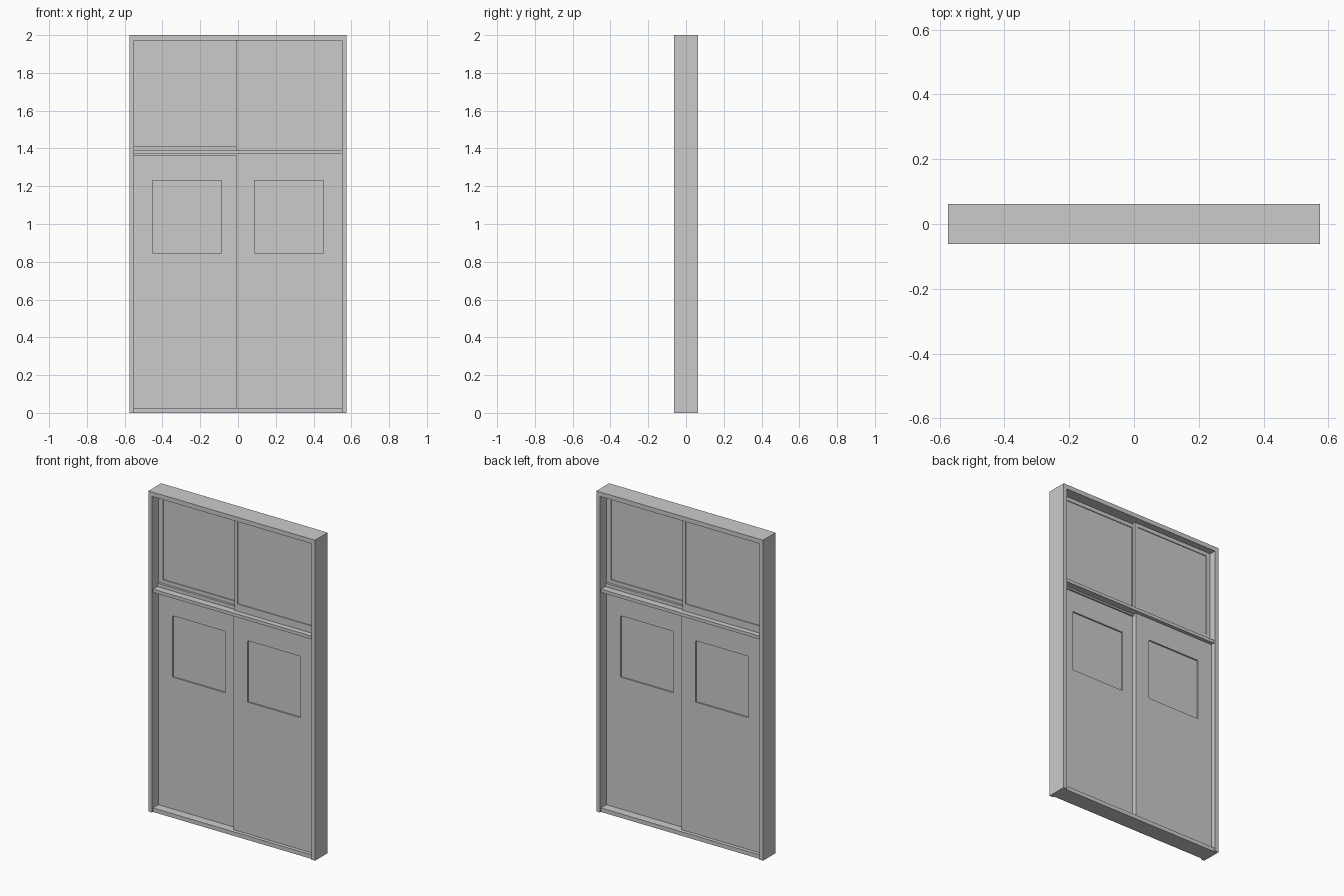
import bpy, bmesh

if "Cube" in bpy.data.objects:
    bpy.data.objects.remove(bpy.data.objects["Cube"])


def box_into(bm, x, y, z):
    """Add an axis-aligned box given (min, max) pairs."""
    verts = bmesh.ops.create_cube(bm, size=1)["verts"]
    for v in verts:
        for i, (lo, hi) in enumerate((x, y, z)):
            v.co[i] = lo if v.co[i] < 0 else hi


def boxes(name, parts):
    """One object from a list of boxes."""
    bm = bmesh.new()
    for p in parts:
        box_into(bm, *p)
    mesh = bpy.data.meshes.new(name)
    bm.to_mesh(mesh)
    bm.free()
    obj = bpy.data.objects.new(name, mesh)
    bpy.context.collection.objects.link(obj)
    return obj


def extrude_profile(name, pts, half_x):
    """Extrude a (y, z) profile along x."""
    bm = bmesh.new()
    face = bm.faces.new([bm.verts.new((-half_x, y, z)) for y, z in pts])
    new = bmesh.ops.extrude_face_region(bm, geom=[face])["geom"]
    bmesh.ops.translate(bm, vec=(2 * half_x, 0, 0),
                        verts=[g for g in new if isinstance(g, bmesh.types.BMVert)])
    bmesh.ops.recalc_face_normals(bm, faces=bm.faces)
    mesh = bpy.data.meshes.new(name)
    bm.to_mesh(mesh)
    bm.free()
    obj = bpy.data.objects.new(name, mesh)
    bpy.context.collection.objects.link(obj)
    return obj


def framed_panel(name, outer, inner, y, inset):
    """Four rails around a recessed pane; outer and inner are (x0, x1, z0, z1)."""
    x0, x1, z0, z1 = outer
    a0, a1, b0, b1 = inner
    boxes(name + "_frame", [
        ((x0, a0), y, (z0, z1)), ((a1, x1), y, (z0, z1)),
        ((a0, a1), y, (z0, b0)), ((a0, a1), y, (b1, z1))])
    boxes(name + "_pane", [((a0, a1), (y[0] + inset, y[1] - inset), (b0, b1))])


W, IN, D, TRACK = 0.575, 0.55, 0.0625, 0.053

# Outer frame
for side, s in (("left", -1), ("right", 1)):
    boxes(side + "_jamb", [(tuple(sorted((s * IN, s * W))), (-D, D), (0, 2))])
boxes("head", [((-IN, IN), (-D, D), (1.972, 2))])
boxes("sill", [((-IN, IN), (-TRACK, TRACK), (0, 0.025))])

# Stepped middle rail with a central ridge between the sliding tracks
R = 0.01
extrude_profile("middle_rail", [
    (-TRACK, 1.37), (-R, 1.37), (-R, 1.36), (R, 1.36), (R, 1.37), (TRACK, 1.37),
    (TRACK, 1.39), (R, 1.39), (R, 1.412), (-R, 1.412), (-R, 1.39), (-TRACK, 1.39)], IN)

# Sliding leaves: right one runs in the front track, left one in the back track
for side, s in (("left", -1), ("right", 1)):
    def flip(lo, hi):
        return (lo, hi) if s > 0 else (-hi, -lo)

    framed_panel(side + "_door", (*flip(-0.01, IN), 0.025, 1.37),
                 (*flip(0.087, 0.452), 0.847, 1.23), flip(-0.03, 0) if s > 0 else (0, 0.03), 0.009)
    framed_panel(side + "_upper_window", (*flip(-0.01, IN), 1.39, 1.972),
                 (*flip(0.012, 0.522), 1.435, 1.948),
                 (-0.02, -0.004) if s > 0 else (0.004, 0.02), 0.005)
